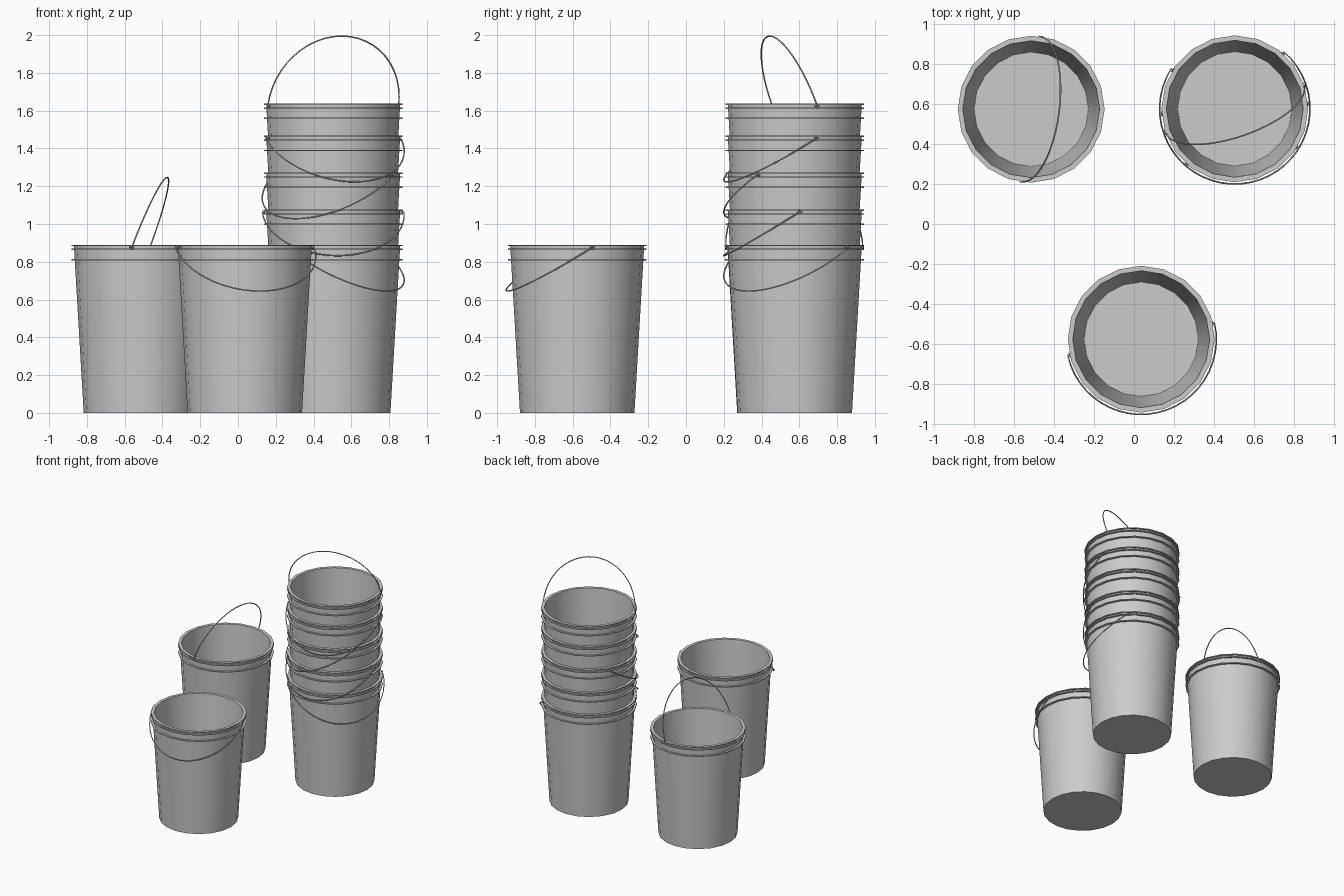
import bpy, bmesh, math
from mathutils import Vector

if "Cube" in bpy.data.objects:
    bpy.data.objects.remove(bpy.data.objects["Cube"])

SIDES = 20
HEIGHT = 0.89


def outer(z):
    # tapered outer wall radius at height z
    return 0.303 + (0.355 - 0.303) * z / HEIGHT


def flange(z, t=0.007, r=0.367):
    # thin ridge in the profile
    return [(outer(z), z), (r, z), (r, z + t), (outer(z + t), z + t)]


# bucket cross-section: outside from the bottom up, over the lip, down inside
PROFILE = [(0, 0), (outer(0), 0)] + flange(0.808) + flange(0.862)
PROFILE += [(outer(0.883), 0.883), (0.367, 0.883), (0.367, HEIGHT), (0.342, HEIGHT),
            (0.286, 0.012), (0, 0.012)]


def make_bucket(name, loc):
    bm = bmesh.new()
    rings = []
    for r, z in PROFILE:
        n = 1 if r == 0 else SIDES
        rings.append([bm.verts.new((r * math.cos(2 * math.pi * i / SIDES),
                                    r * math.sin(2 * math.pi * i / SIDES), z)) for i in range(n)])
    for a, b in zip(rings, rings[1:]):
        for i in range(SIDES):
            j = (i + 1) % SIDES
            if len(a) == 1:
                bm.faces.new((a[0], b[j], b[i]))
            elif len(b) == 1:
                bm.faces.new((a[i], a[j], b[0]))
            else:
                bm.faces.new((a[i], a[j], b[j], b[i]))
    bmesh.ops.recalc_face_normals(bm, faces=bm.faces)
    bmesh.ops.dissolve_limit(bm, angle_limit=0.001, verts=bm.verts, edges=bm.edges)
    me = bpy.data.meshes.new(name)
    bm.to_mesh(me)
    bm.free()
    ob = bpy.data.objects.new(name, me)
    bpy.context.collection.objects.link(ob)
    ob.location = loc
    bpy.ops.object.select_all(action='DESELECT')
    ob.select_set(True)
    bpy.context.view_layer.objects.active = ob
    bpy.ops.object.shade_smooth_by_angle(angle=math.radians(30))


def make_handle(name, loc, angle, raised):
    # wire bail: half ellipse between two pivots, raised or resting on the wall
    a = math.radians(angle)
    side = Vector((math.cos(a), math.sin(a), 0))
    swing = Vector((math.sin(a), -math.cos(a), 0))
    if raised:
        half, reach = 0.366, swing * 0.14 + Vector((0, 0, 0.37))
    else:
        half, reach = 0.376, swing * 0.376 + Vector((0, 0, -0.232))
    centre = Vector(loc) + Vector((0, 0, HEIGHT - 0.013))
    pts = [side * 0.345]
    for i in range(25):
        t = math.pi * i / 24
        pts.append(side * half * math.cos(t) + reach * math.sin(t))
    pts.append(side * -0.345)
    cu = bpy.data.curves.new(name, 'CURVE')
    cu.dimensions = '3D'
    cu.bevel_depth = 0.004
    cu.bevel_resolution = 1
    cu.use_fill_caps = True
    sp = cu.splines.new('POLY')
    sp.points.add(len(pts) - 1)
    for p, v in zip(sp.points, pts):
        p.co = (*(centre + v), 1)
    bpy.context.collection.objects.link(bpy.data.objects.new(name, cu))
    # small eyelets at the pivots
    for s in (-1, 1):
        bpy.ops.mesh.primitive_torus_add(
            major_radius=0.009, minor_radius=0.004, major_segments=10, minor_segments=6,
            location=centre + side * s * 0.366, rotation=(0, math.pi / 2, a))
        bpy.context.object.name = name + "_eyelet"


# single buckets: back left with raised handle, front with resting handle
for name, loc, ang, up in (("left_bucket", (-0.514, 0.574, 0), 82.5, True),
                           ("front_bucket", (0.036, -0.576, 0), 12.5, False)):
    make_bucket(name, loc)
    make_handle(name + "_handle", loc, ang, up)

# nested stack of five buckets
for k, (z, ang) in enumerate(((0, 49), (0.187, 4), (0.383, -32), (0.578, 18), (0.748, 19))):
    loc = (0.504, 0.576, z)
    make_bucket(f"stack_bucket_{k + 1}", loc)
    make_handle(f"stack_handle_{k + 1}", loc, ang, k == 4)
